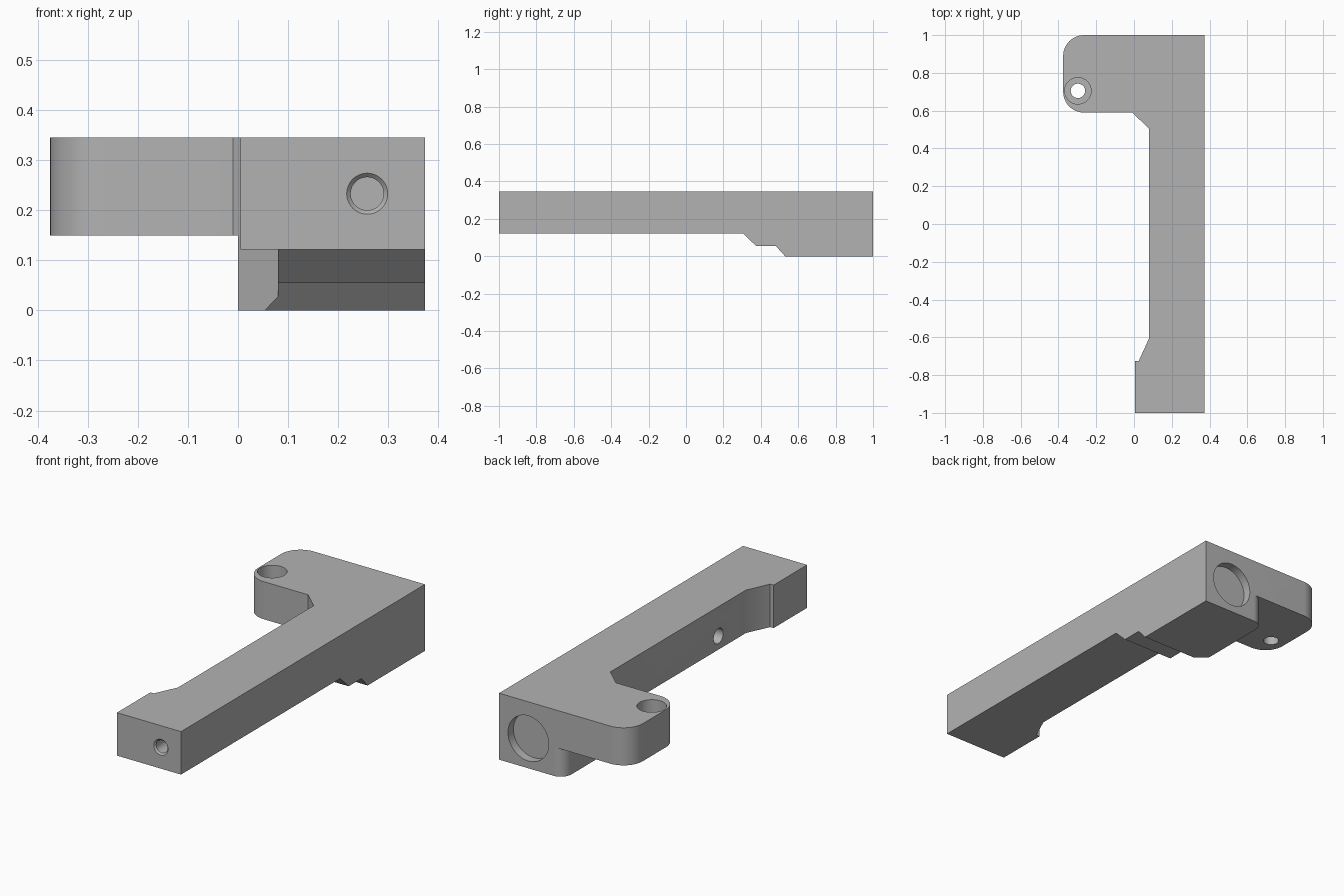
import bpy, bmesh, math
from mathutils import Matrix, Vector

cube = bpy.data.objects.get("Cube")
if cube:
    bpy.data.objects.remove(cube, do_unlink=True)

grey = bpy.data.materials.new("plain grey")
grey.use_nodes = True
colour = (0.45, 0.45, 0.45, 1)
grey.diffuse_color = colour
grey.node_tree.nodes["Principled BSDF"].inputs["Base Color"].default_value = colour


def finish(name, bm):
    bmesh.ops.recalc_face_normals(bm, faces=bm.faces)
    mesh = bpy.data.meshes.new(name)
    bm.to_mesh(mesh)
    bm.free()
    mesh.materials.append(grey)
    obj = bpy.data.objects.new(name, mesh)
    bpy.context.collection.objects.link(obj)
    return obj


def prism(name, points, start, end):
    """Extrude a closed list of 3D points from offset start to offset end."""
    bm = bmesh.new()
    face = bm.faces.new([bm.verts.new(Vector(p) + Vector(start)) for p in points])
    extruded = bmesh.ops.extrude_face_region(bm, geom=[face])["geom"]
    verts = [v for v in extruded if isinstance(v, bmesh.types.BMVert)]
    bmesh.ops.translate(bm, verts=verts, vec=Vector(end) - Vector(start))
    return finish(name, bm)


def arc(cx, cy, r, a, b, steps=12):
    angles = [math.radians(a + (b - a) * i / steps) for i in range(steps + 1)]
    return [(cx + r * math.cos(t), cy + r * math.sin(t), 0) for t in angles]


def bore(name, start, end, r1, r2=None):
    """Round cutter between two points, tapered when r2 differs."""
    start, end = Vector(start), Vector(end)
    axis = end - start
    turn = axis.to_track_quat("Z", "Y").to_matrix().to_4x4()
    bm = bmesh.new()
    bmesh.ops.create_cone(bm, cap_ends=True, segments=48, radius1=r1,
                          radius2=r1 if r2 is None else r2, depth=axis.length,
                          matrix=Matrix.Translation((start + end) / 2) @ turn)
    return finish(name, bm)


# Body: plan outline with rounded arm end, chamfered inner corner and front pad
outline = [(0.373, -1, 0), (0.373, 1, 0)]
outline += arc(-0.265, 0.89, 0.11, 90, 180)
outline += arc(-0.265, 0.70, 0.11, 180, 270)
outline += [(-0.01, 0.59, 0), (0.08, 0.505, 0), (0.08, -0.605, 0),
            (0.025, -0.725, 0), (0.005, -0.725, 0), (0.005, -1, 0)]
body = prism("bracket_body", outline, (0, 0, 0), (0, 0, 0.345))

# Stepped underside along the bar
steps = [(-1.1, -0.1), (-1.1, 0.122), (0.305, 0.122), (0.375, 0.055),
         (0.48, 0.055), (0.53, 0), (0.63, -0.1)]
cutters = [prism("underside_cutter", [(0, y, z) for y, z in steps],
                 (-1, 0, 0), (1, 0, 0))]

# Raised underside of the arm, leaving a rounded back corner on the foot
relief = [(-0.5, 0.3, 0), (0, 0.3, 0)] + arc(0.06, 0.94, 0.06, 180, 90)
relief += [(0.06, 1.1, 0), (-0.5, 1.1, 0)]
cutters.append(prism("arm_cutter", relief, (0, 0, -0.1), (0, 0, 0.15)))

# Holes: arm counterbore, back recess, side hole, countersunk front hole
ax, ay = -0.297, 0.705
fx, fz = 0.258, 0.233
cutters += [
    bore("arm_hole_cutter", (ax, ay, 0), (ax, ay, 0.4), 0.038),
    bore("arm_counterbore_cutter", (ax, ay, 0.245), (ax, ay, 0.4), 0.07),
    bore("back_recess_cutter", (0.205, 0.955, 0.155), (0.205, 1.1, 0.155), 0.117),
    bore("side_hole_cutter", (0, -0.38, 0.193), (0.25, -0.38, 0.193), 0.039),
    bore("front_hole_cutter", (fx, -1.1, fz), (fx, -0.8, fz), 0.033),
    bore("front_sink_cutter", (fx, -1.01, fz), (fx, -0.99, fz), 0.051, 0.031),
]

bpy.context.view_layer.objects.active = body
for cutter in cutters:
    cutter.hide_render = True
    mod = body.modifiers.new(cutter.name, "BOOLEAN")
    mod.operation = "DIFFERENCE"
    mod.solver = "EXACT"
    mod.object = cutter
    bpy.ops.object.modifier_apply(modifier=mod.name)
    bpy.data.objects.remove(cutter, do_unlink=True)

# Smooth the rounded surfaces, keep edges crisp
bpy.ops.object.select_all(action="DESELECT")
body.select_set(True)
bpy.ops.object.shade_smooth_by_angle(angle=math.radians(25))
